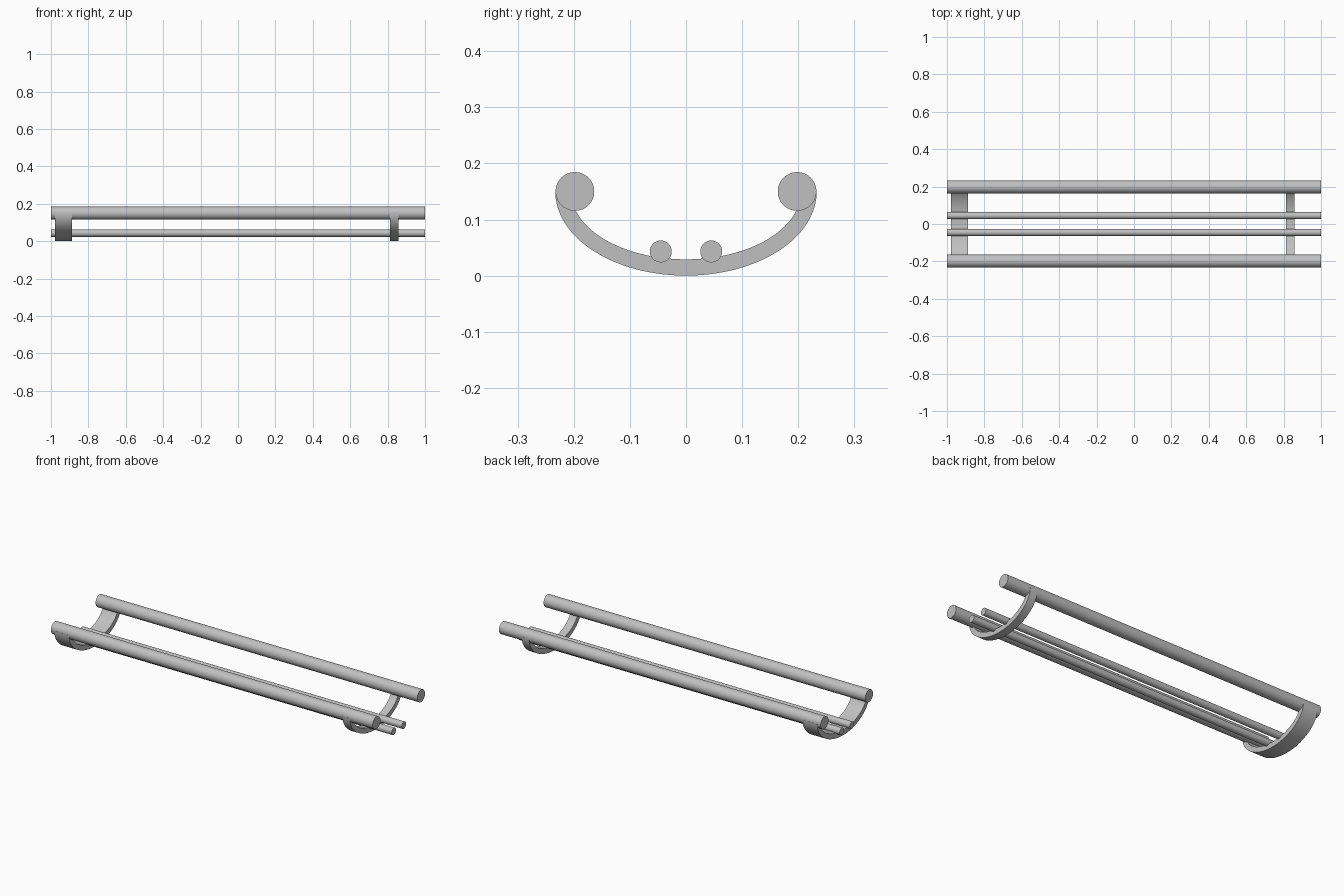
import bpy, bmesh, math

cube = bpy.data.objects.get("Cube")
if cube:
    bpy.data.objects.remove(cube, do_unlink=True)

# One plain grey metal for every part
metal = bpy.data.materials.new("grey_metal")
metal.use_nodes = True
grey = (0.53, 0.53, 0.53, 1)
metal.diffuse_color = grey
metal.node_tree.nodes["Principled BSDF"].inputs["Base Color"].default_value = grey


def finish(obj):
    obj.data.materials.append(metal)
    bpy.ops.object.select_all(action='DESELECT')
    obj.select_set(True)
    bpy.context.view_layer.objects.active = obj
    bpy.ops.object.shade_smooth_by_angle(angle=math.radians(30))


def rod(name, y, z, radius):
    bpy.ops.mesh.primitive_cylinder_add(vertices=64, radius=radius, depth=2,
                                        location=(0, y, z), rotation=(0, math.pi / 2, 0))
    obj = bpy.context.object
    obj.name = name
    finish(obj)


def cradle(name, x0, x1, steps=64):
    """Half-elliptical band hanging between the two thick rails."""
    bm = bmesh.new()
    rings = []
    for i in range(steps + 1):
        t = math.pi * i / steps
        c, s = math.cos(t), math.sin(t)
        rings.append([bm.verts.new((x, a * c, 0.15 - b * s))
                      for x, a, b in ((x0, 0.233, 0.15), (x1, 0.233, 0.15),
                                      (x1, 0.205, 0.121), (x0, 0.205, 0.121))])
    for p, q in zip(rings, rings[1:]):
        for k in range(4):
            n = (k + 1) % 4
            bm.faces.new((p[k], p[n], q[n], q[k]))
    bm.faces.new(rings[0])
    bm.faces.new(rings[-1])
    bmesh.ops.recalc_face_normals(bm, faces=bm.faces)
    mesh = bpy.data.meshes.new(name)
    bm.to_mesh(mesh)
    bm.free()
    obj = bpy.data.objects.new(name, mesh)
    bpy.context.collection.objects.link(obj)
    finish(obj)


# Thick upper rails and thin lower rods, front and back
for side, sign in (("front", -1), ("back", 1)):
    rod(side + "_rail", sign * 0.198, 0.15, 0.0345)
    rod(side + "_lower_rod", sign * 0.045, 0.043, 0.0195)

# Curved supports: wide at one end, narrow at the other
cradle("wide_cradle", -0.979, -0.888)
cradle("narrow_cradle", 0.813, 0.858)
